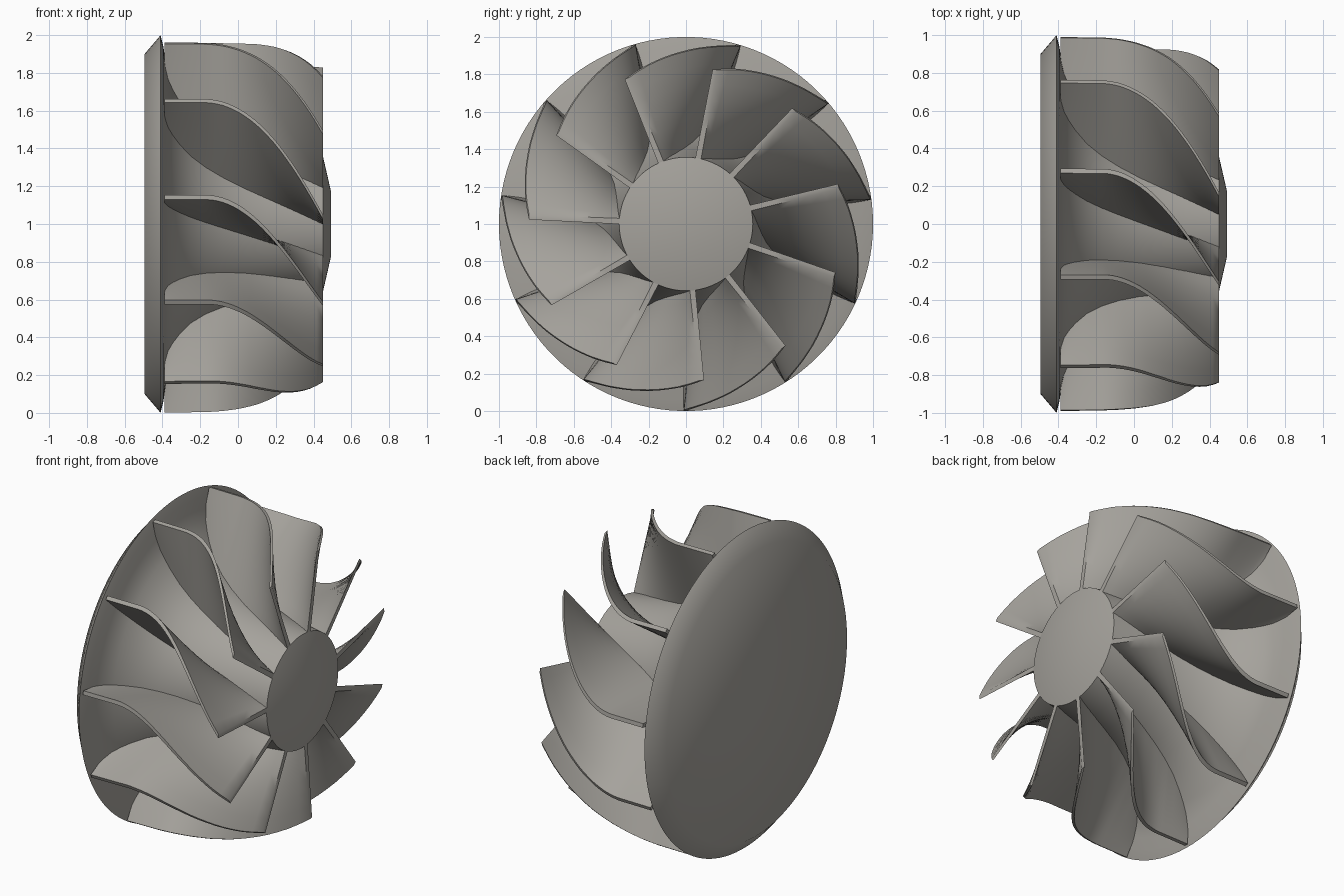
import bpy, bmesh, math
from mathutils import Vector

if "Cube" in bpy.data.objects:
    bpy.data.objects.remove(bpy.data.objects["Cube"])

BLADES = 11
START = math.radians(8.2)      # angle of the first blade at its back end
X_BACK, X_FRONT = -0.39, 0.45
ROOT_THICK, TIP_THICK = 0.031, 0.025

# hub flow surface and blade tip line as (x, radius)
HUB = [(-0.41, 1.0), (-0.395, 0.94), (-0.385, 0.87), (-0.37, 0.805), (-0.345, 0.75),
       (-0.31, 0.69), (-0.25, 0.61), (-0.17, 0.542), (-0.08, 0.488), (0.03, 0.441),
       (0.15, 0.408), (0.28, 0.382), (0.45, 0.357)]
TIP = [(-0.39, 0.998), (-0.17, 0.996), (-0.08, 0.99), (0.0, 0.98), (0.1, 0.962),
       (0.2, 0.937), (0.3, 0.904), (0.38, 0.873), (0.45, 0.84)]

metal = bpy.data.materials.new("warm grey metal")
metal.diffuse_color = (0.38, 0.365, 0.335, 1)
metal.use_nodes = True
metal.node_tree.nodes["Principled BSDF"].inputs["Base Color"].default_value = metal.diffuse_color


def radius_at(profile, x):
    for (x0, r0), (x1, r1) in zip(profile, profile[1:]):
        if x <= x1:
            return r0 + (r1 - r0) * max(0, (x - x0) / (x1 - x0))
    return profile[-1][1]


def polar(x, r, a):
    return Vector((x, r * math.cos(a), 1 + r * math.sin(a)))


def finish(bm, name, angle):
    bmesh.ops.recalc_face_normals(bm, faces=bm.faces)
    mesh = bpy.data.meshes.new(name)
    bm.to_mesh(mesh)
    bm.free()
    mesh.materials.append(metal)
    obj = bpy.data.objects.new(name, mesh)
    bpy.context.collection.objects.link(obj)
    bpy.ops.object.select_all(action='DESELECT')
    obj.select_set(True)
    bpy.context.view_layer.objects.active = obj
    bpy.ops.object.shade_smooth_by_angle(angle=math.radians(angle))
    return obj


# hub: back plate, bevelled rim, flow surface and shallow nose turned around x
def make_hub(segments=110):
    bm = bmesh.new()
    profile = [(-0.495, 0.9)] + HUB + [(0.493, 0.17)]
    rings = [[bm.verts.new(polar(x, r, math.tau * i / segments)) for i in range(segments)]
             for x, r in profile]
    for a, b in zip(rings, rings[1:]):
        for i in range(segments):
            j = (i + 1) % segments
            bm.faces.new((a[i], a[j], b[j], b[i]))
    bm.faces.new(rings[0])
    bm.faces.new(rings[-1])
    finish(bm, "hub", 55)


# blade: straight from root to tip, the root sweeping earlier than the tip
def make_blade(index, nx=30, nr=6):
    bm = bmesh.new()
    start = START + math.tau * index / BLADES
    sides = []
    for s in (-0.5, 0.5):
        grid = []
        for i in range(nx + 1):
            x = X_BACK + (X_FRONT - X_BACK) * (i / nx) ** 1.2
            u = x - X_BACK
            root_angle = start + math.radians(24 * u + 26 * u * u)
            tip_angle = start + math.radians(100) * max(0, x + 0.17) ** 2
            r0, r1 = radius_at(HUB, x) - 0.03, radius_at(TIP, x)
            root = polar(x, r0, root_angle + s * ROOT_THICK / r0)
            tip = polar(x, r1, tip_angle + s * TIP_THICK / r1)
            grid.append([bm.verts.new(root.lerp(tip, j / nr)) for j in range(nr + 1)])
        for i in range(nx):
            for j in range(nr):
                bm.faces.new((grid[i][j], grid[i + 1][j], grid[i + 1][j + 1], grid[i][j + 1]))
        sides.append(grid)

    # edge strips joining the two sides
    def border(g):
        return (g[0] + [row[-1] for row in g[1:]] + g[-1][-2::-1]
                + [row[0] for row in g[-2:0:-1]])
    a, b = border(sides[0]), border(sides[1])
    for i in range(len(a)):
        j = (i + 1) % len(a)
        bm.faces.new((a[i], a[j], b[j], b[i]))
    finish(bm, f"blade_{index + 1}", 40)


make_hub()
for k in range(BLADES):
    make_blade(k)
